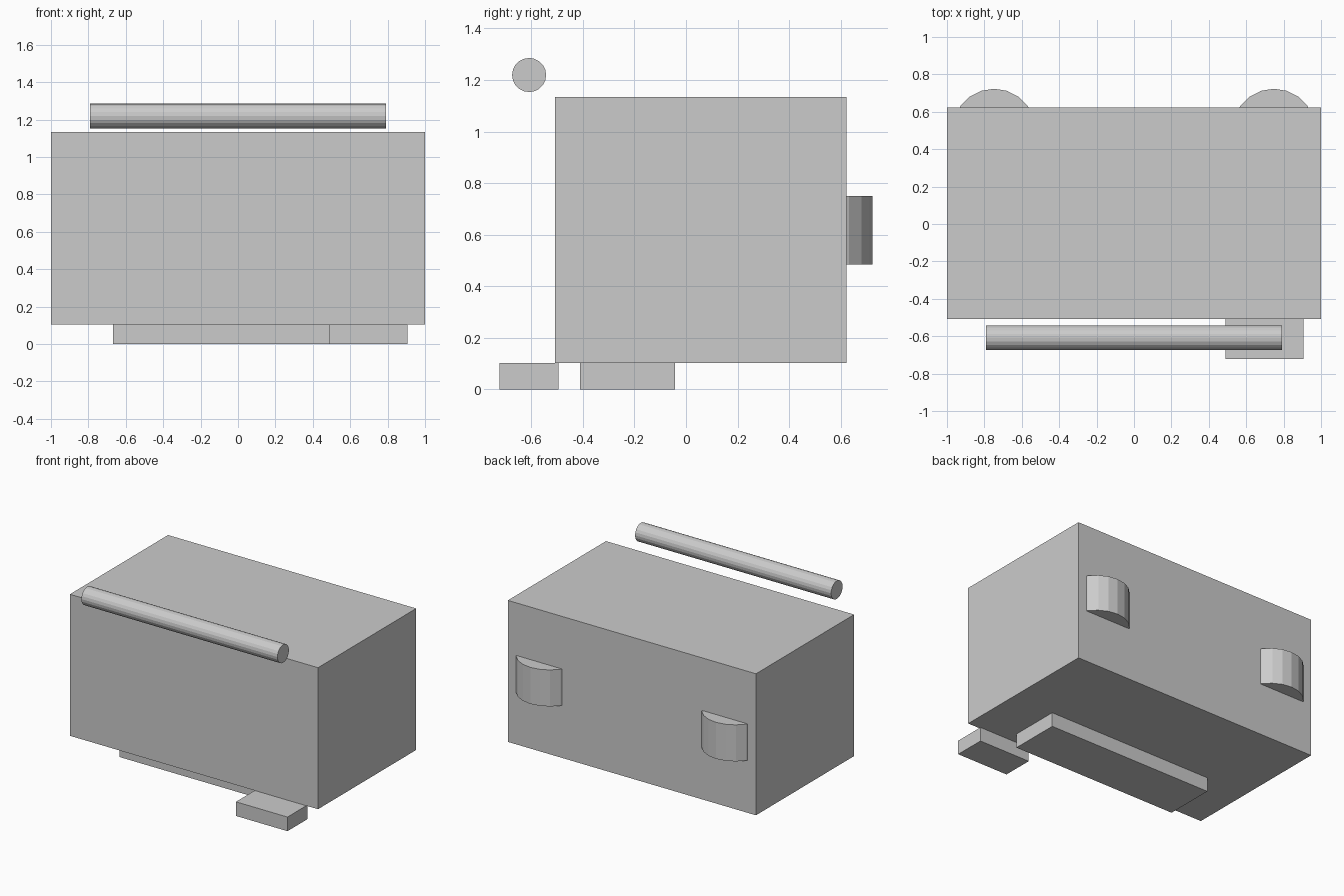
import bpy
import math

if "Cube" in bpy.data.objects:
    bpy.data.objects.remove(bpy.data.objects["Cube"], do_unlink=True)

# Single plain colour
GREY = (0.6, 0.6, 0.6, 1.0)
grey = bpy.data.materials.new("plain_grey")
grey.use_nodes = True
grey.diffuse_color = GREY
grey.node_tree.nodes["Principled BSDF"].inputs["Base Color"].default_value = GREY


def finish(name):
    obj = bpy.context.object
    obj.name = name
    obj.data.materials.append(grey)
    return obj


def box(name, x, y, z):
    """Box from its (min, max) range on each axis."""
    bpy.ops.mesh.primitive_cube_add(size=1, location=[(a + b) / 2 for a, b in (x, y, z)])
    obj = finish(name)
    obj.scale = [b - a for a, b in (x, y, z)]
    bpy.ops.object.transform_apply(location=False, rotation=False, scale=True)
    return obj


def cylinder(name, radius, length, location, rotation=(0, 0, 0)):
    bpy.ops.mesh.primitive_cylinder_add(
        vertices=20, radius=radius, depth=length, location=location, rotation=rotation)
    return finish(name)


# Main body
BASE = 0.103
box("body", (-1, 1), (-0.507, 0.623), (BASE, 1.134))

# Long foot under the body and the small pad at the front
box("base_plate", (-0.667, 0.667), (-0.41, -0.043), (0, BASE))
box("front_pad", (0.49, 0.905), (-0.723, -0.495), (0, BASE))

# Round bar floating above the front edge
cylinder("top_bar", 0.066, 1.58, (0, -0.608, 1.219), (0, math.pi / 2, 0))

# Half-sunk upright drums on the back
for side, x in (("left", 0.748), ("right", -0.748)):
    cylinder("back_drum_" + side, 0.221, 0.266, (x, 0.502, 0.618))
